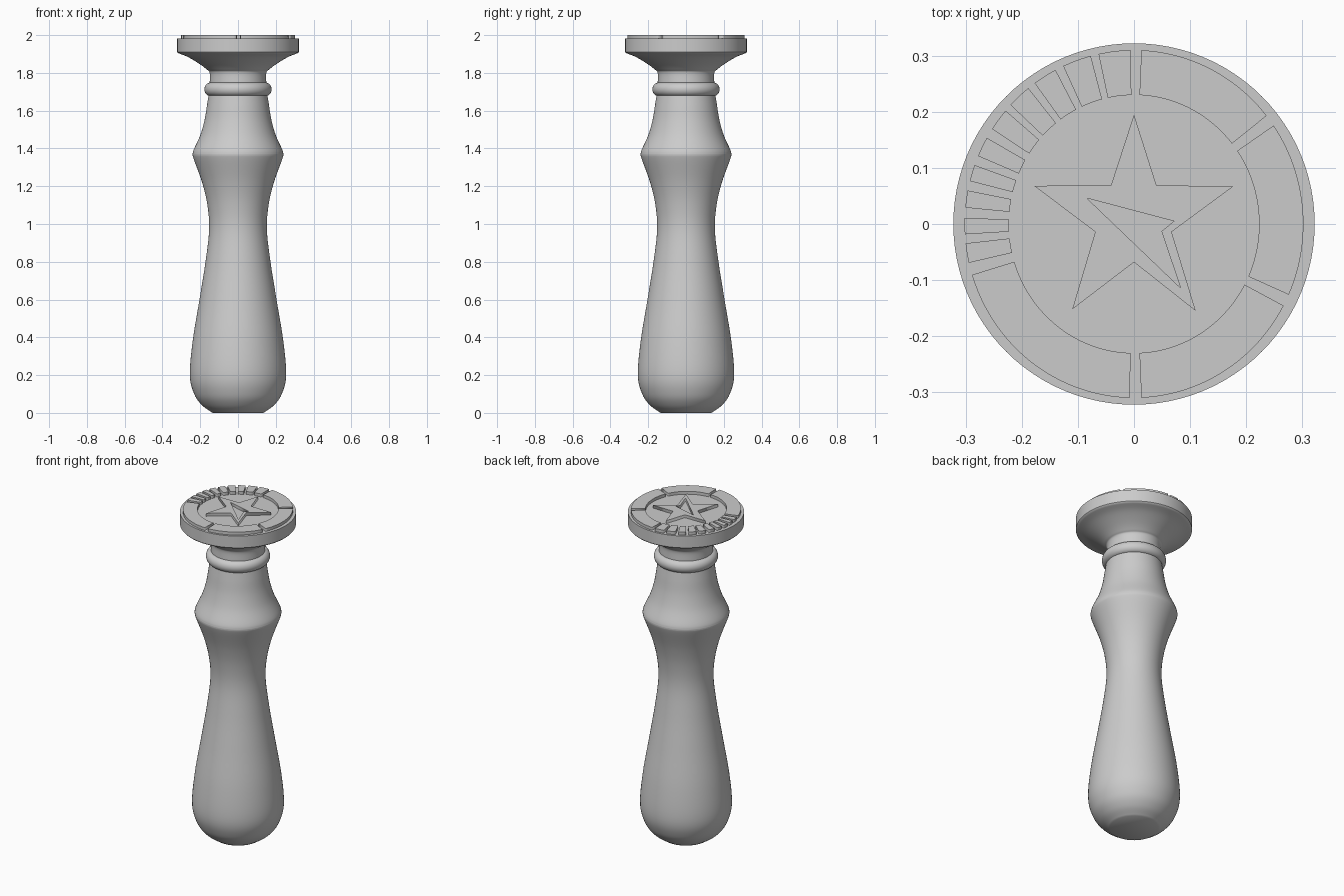
import bpy, math
from mathutils import Vector

if "Cube" in bpy.data.objects:
    bpy.data.objects.remove(bpy.data.objects["Cube"])

TOP, FACE = 2.0, 1.982


def smooth_path(pts, steps=6):
    """Catmull-Rom curve through profile points."""
    p = [Vector(q) for q in pts]
    p = [2 * p[0] - p[1]] + p + [2 * p[-1] - p[-2]]
    out = []
    for a, b, c, d in zip(p, p[1:], p[2:], p[3:]):
        for k in range(steps):
            t = k / steps
            out.append(0.5 * (2 * b + (c - a) * t + (2 * a - 5 * b + 4 * c - d) * t**2
                              + (3 * b - a - 3 * c + d) * t**3))
    return out + [p[-2]]


def lathe(name, profile, n=96):
    """Revolve (radius, z) points about z and cap both ends."""
    verts = [(r * math.cos(2 * math.pi * i / n), r * math.sin(2 * math.pi * i / n), z)
             for r, z in profile for i in range(n)]
    faces = [(k * n + i, k * n + (i + 1) % n, (k + 1) * n + (i + 1) % n, (k + 1) * n + i)
             for k in range(len(profile) - 1) for i in range(n)]
    last = (len(profile) - 1) * n
    faces += [tuple(reversed(range(n))), tuple(range(last, last + n))]
    me = bpy.data.meshes.new(name)
    me.from_pydata(verts, [], faces)
    ob = bpy.data.objects.new(name, me)
    bpy.context.collection.objects.link(ob)
    activate(ob)
    bpy.ops.object.shade_smooth_by_angle(angle=math.radians(35))


def activate(ob):
    bpy.ops.object.select_all(action='DESELECT')
    ob.select_set(True)
    bpy.context.view_layer.objects.active = ob


def relief(name, outlines):
    """Extrude flat outlines (inner outlines become holes) on the seal face."""
    cu = bpy.data.curves.new(name, 'CURVE')
    cu.dimensions, cu.fill_mode = '2D', 'BOTH'
    cu.extrude = (TOP - FACE) / 2
    for pts in outlines:
        sp = cu.splines.new('POLY')
        sp.points.add(len(pts) - 1)
        for v, (x, y) in zip(sp.points, pts):
            v.co = (x, y, 0, 1)
        sp.use_cyclic_u = True
    ob = bpy.data.objects.new(name, cu)
    ob.location.z = (TOP + FACE) / 2
    bpy.context.collection.objects.link(ob)
    activate(ob)
    bpy.ops.object.convert(target='MESH')


def sector(a0, a1, n):
    """Outline of a slightly oval ring segment between two angles."""
    angs = [math.radians(a0 + (a1 - a0) * i / n) for i in range(n + 1)]
    return ([(0.302 * math.cos(a), 0.310 * math.sin(a)) for a in angs]
            + [(0.223 * math.cos(a), 0.230 * math.sin(a)) for a in reversed(angs)])


# turned handle
lower = smooth_path([(0.135, 0), (0.19, 0.04), (0.232, 0.1), (0.255, 0.2), (0.24, 0.38),
                     (0.204, 0.6), (0.172, 0.8), (0.153, 0.97), (0.162, 1.1),
                     (0.19, 1.22), (0.235, 1.345), (0.241, 1.37)])
upper = smooth_path([(0.241, 1.37), (0.234, 1.395), (0.2, 1.47), (0.177, 1.55), (0.164, 1.63), (0.156, 1.68)])
lathe("handle", lower + upper[1:])

# rounded collar
bead = [(0.145 + 0.033 * math.cos(a), 1.713 + 0.036 * math.sin(a))
        for a in (math.radians(-90 + 15 * i) for i in range(13))]
lathe("collar_ring", bead)

# neck flaring out to the seal disc
flare = smooth_path([(0.150, 1.74), (0.150, 1.80), (0.165, 1.818), (0.205, 1.848), (0.265, 1.884), (0.318, 1.905)])
lathe("seal_head", flare + [Vector((0.322, 1.91)), Vector((0.322, FACE))])

# raised border: long arcs and the run of short ticks
arcs = [(2.3, 0), (0, 0)]
for i, (a, b) in enumerate([(38.5, 87.5), (-24, 34.5), (-87.5, -28), (197, 268.5)]):
    relief(f"border_arc_{i + 1}", [sector(a, b, 24)])
ticks = [(91.2, 102.1), (104.8, 114.7), (117.6, 125.9), (128.6, 136.8), (139.3, 146.9),
         (150.3, 157), (160.2, 165.7), (168.9, 174.6), (178, 183.4), (186.4, 192.9)]
for i, (a, b) in enumerate(ticks):
    relief(f"border_tick_{i + 1}", [sector(a, b, 3)])

# raised star with a slanted cut-out
star = [(0, 0.195), (0.04, 0.069), (0.177, 0.067), (0.067, -0.014), (0.11, -0.155),
        (0, -0.068), (-0.11, -0.152), (-0.069, -0.014), (-0.178, 0.068), (-0.041, 0.069)]
cut = [(-0.084, 0.046), (0.071, 0.005), (0.049, -0.013), (0.083, -0.114)]
relief("star", [star, cut])
